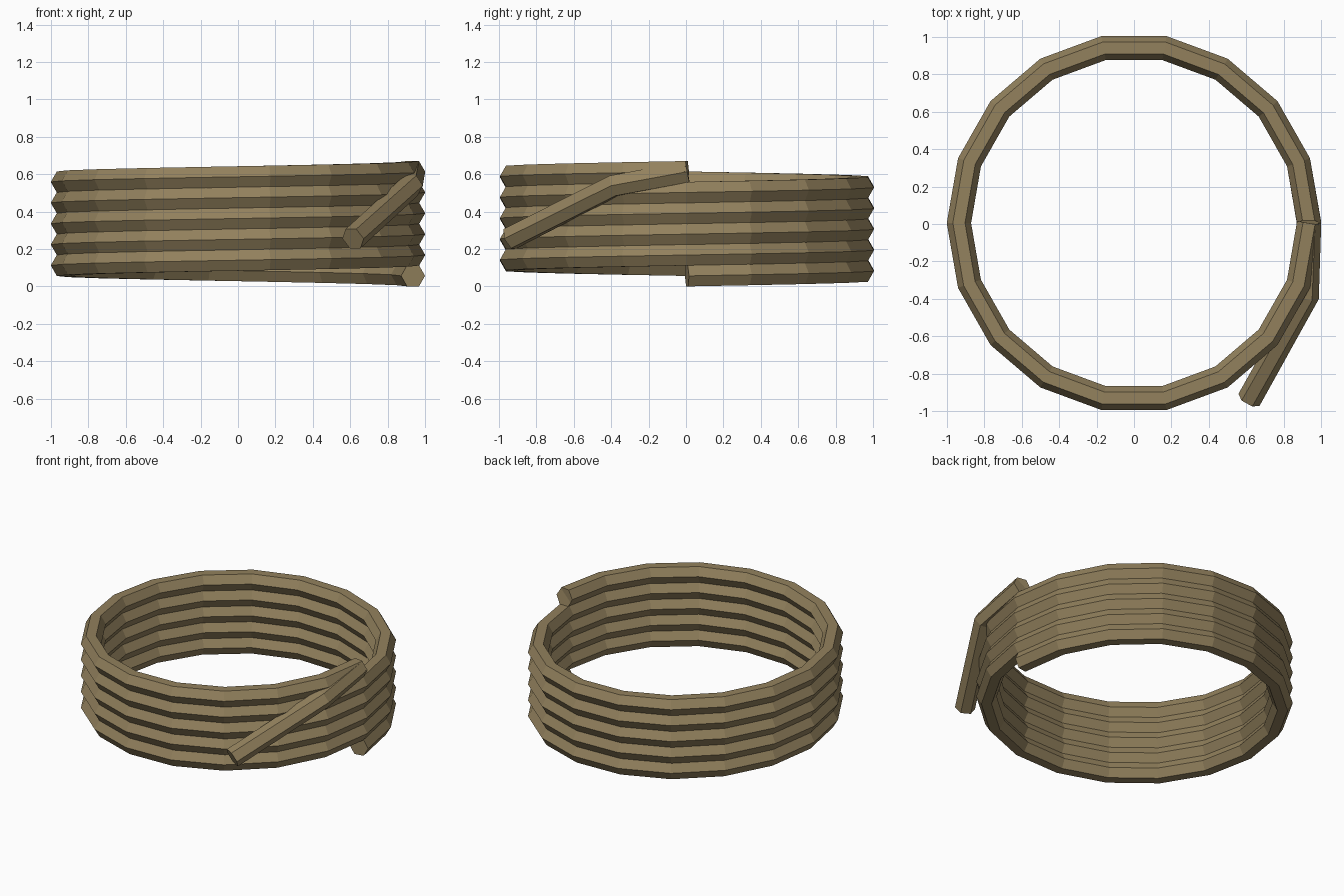
import bpy, bmesh, math
from mathutils import Vector

if "Cube" in bpy.data.objects:
    bpy.data.objects.remove(bpy.data.objects["Cube"])

rope_mat = bpy.data.materials.new("tan rope")
rope_mat.diffuse_color = (0.29, 0.22, 0.11, 1)
rope_mat.use_nodes = True
rope_mat.node_tree.nodes["Principled BSDF"].inputs["Base Color"].default_value = rope_mat.diffuse_color

TUBE = 0.065                        # hexagon corner radius
HALF_H = TUBE * math.sin(math.pi / 3)
TURNS, STEPS, PITCH = 5, 18, 0.1115
RX, RY, Y0 = 0.936, 0.95, 0.005     # centre line of the coil


def sweep(name, path, sides=6):
    """Sweep a hexagon with one corner pointing sideways along a path, capped."""
    bm = bmesh.new()
    rings = []
    for i, p in enumerate(path):
        before = (p - path[i - 1]).normalized() if i else Vector()
        after = (path[i + 1] - p).normalized() if i < len(path) - 1 else Vector()
        t = (before + after).normalized()
        side = t.cross(Vector((0, 0, 1))).normalized()
        up = side.cross(t)
        ring = []
        for k in range(sides):
            a = math.tau * k / sides
            ring.append(bm.verts.new(p + TUBE * (side * math.cos(a) + up * math.sin(a))))
        rings.append(ring)
    for r, s in zip(rings, rings[1:]):
        for k in range(sides):
            n = (k + 1) % sides
            bm.faces.new((r[k], r[n], s[n], s[k]))
    bm.faces.new(rings[0])
    bm.faces.new(rings[-1])
    bmesh.ops.recalc_face_normals(bm, faces=bm.faces)
    mesh = bpy.data.meshes.new(name)
    bm.to_mesh(mesh)
    bm.free()
    mesh.materials.append(rope_mat)
    obj = bpy.data.objects.new(name, mesh)
    bpy.context.collection.objects.link(obj)
    return obj


# Stacked rope coil, climbing counter-clockwise from the right side
coil = []
for i in range(TURNS * STEPS + 1):
    a = math.tau * i / STEPS
    coil.append(Vector((RX * math.cos(a), Y0 + RY * math.sin(a),
                        HALF_H + PITCH * i / STEPS)))
sweep("rope_coil", coil)

# Loose end folding back from the top and hanging down the front right
sweep("rope_tail", [Vector((0.936, 0.008, 0.613)),
                    Vector((0.925, -0.385, 0.538)),
                    Vector((0.615, -0.94, 0.255))])
